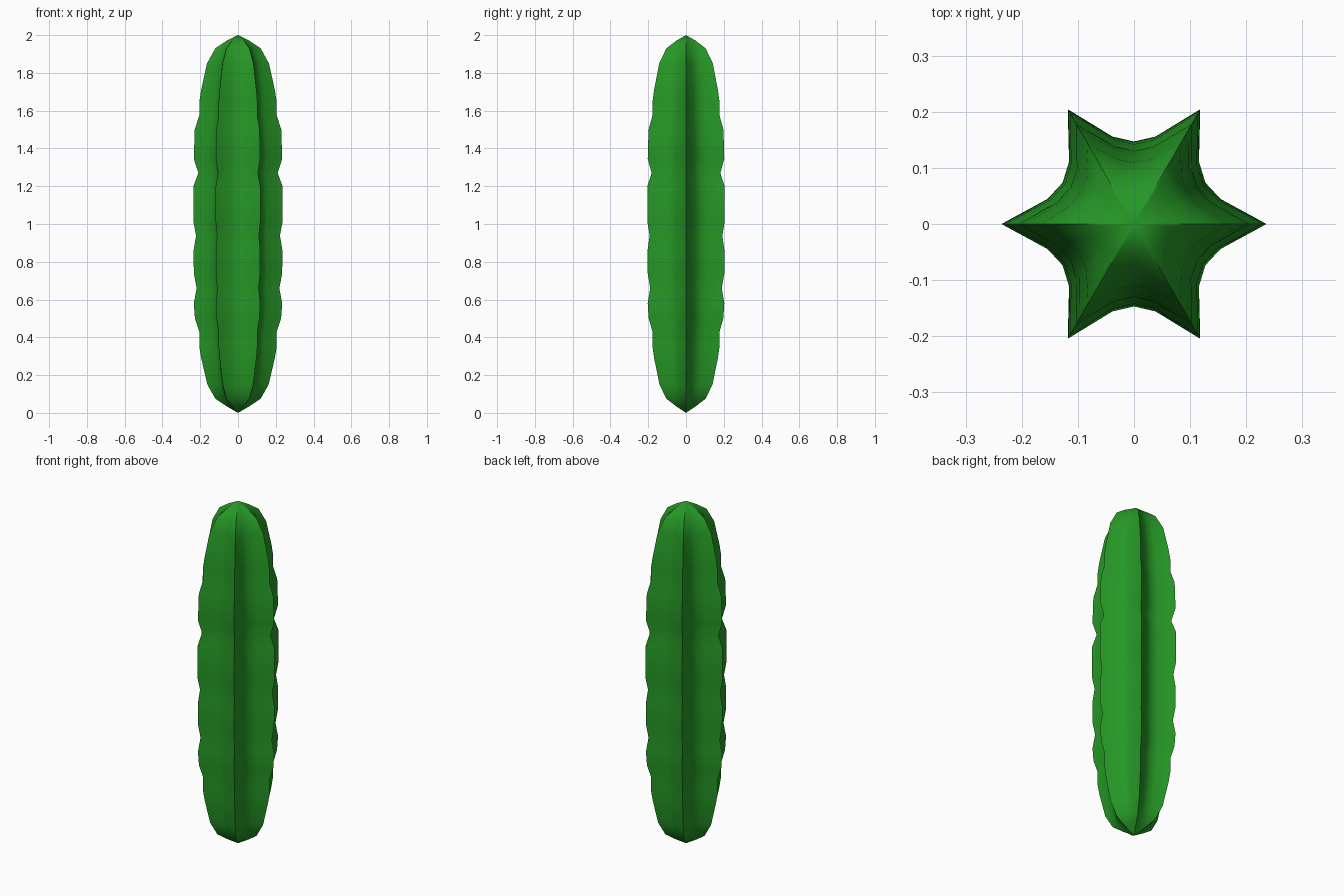
import bpy, bmesh, math

if "Cube" in bpy.data.objects:
    bpy.data.objects.remove(bpy.data.objects["Cube"])

# height, ridge radius, valley radius
RINGS = [
    (0.035, 0.06, 0.050), (0.075, 0.12, 0.090), (0.15, 0.162, 0.110), (0.29, 0.195, 0.125),
    (0.35, 0.205, 0.130), (0.43, 0.205, 0.132), (0.50, 0.228, 0.141),
    (0.58, 0.234, 0.145), (0.66, 0.219, 0.141), (0.74, 0.234, 0.147),
    (0.86, 0.235, 0.147), (0.94, 0.222, 0.142), (1.01, 0.236, 0.147),
    (1.20, 0.236, 0.147), (1.27, 0.210, 0.138), (1.345, 0.234, 0.147),
    (1.50, 0.229, 0.142), (1.575, 0.205, 0.132), (1.645, 0.205, 0.130),
    (1.71, 0.195, 0.125), (1.85, 0.164, 0.110), (1.93, 0.12, 0.090), (1.97, 0.06, 0.050),
]
RIBS = 6


def ring_points(tip, valley):
    """Star section: ridge, shoulder, flank, valley, flank, shoulder per rib."""
    d = tip - valley
    half = [(0, tip), (2.6, valley + 0.80 * d), (16.2, valley + 0.15 * d), (30, valley)]
    rib = half + [(60 - a, r) for a, r in half[2:0:-1]]
    for k in range(RIBS):
        for a, r in rib:
            t = math.radians(a + 60 * k)
            yield r * math.cos(t), r * math.sin(t)


# ribbed cactus column
bm = bmesh.new()
rows = [[bm.verts.new((x, y, z)) for x, y in ring_points(t, v)] for z, t, v in RINGS]
n = len(rows[0])
for lo, hi in zip(rows, rows[1:]):
    for i in range(n):
        j = (i + 1) % n
        bm.faces.new((lo[i], lo[j], hi[j], hi[i]))

# domed ends
bottom, top = bm.verts.new((0, 0, 0)), bm.verts.new((0, 0, 2))
for i in range(n):
    j = (i + 1) % n
    bm.faces.new((bottom, rows[0][j], rows[0][i]))
    bm.faces.new((top, rows[-1][i], rows[-1][j]))

mesh = bpy.data.meshes.new("cactus_column")
bm.to_mesh(mesh)
bm.free()
obj = bpy.data.objects.new("cactus_column", mesh)
bpy.context.collection.objects.link(obj)

green = bpy.data.materials.new("cactus green")
green.diffuse_color = (0.019, 0.314, 0.019, 1)
green.use_nodes = True
green.node_tree.nodes["Principled BSDF"].inputs["Base Color"].default_value = green.diffuse_color
mesh.materials.append(green)

bpy.context.view_layer.objects.active = obj
obj.select_set(True)
bpy.ops.object.shade_smooth_by_angle(angle=math.radians(40))
